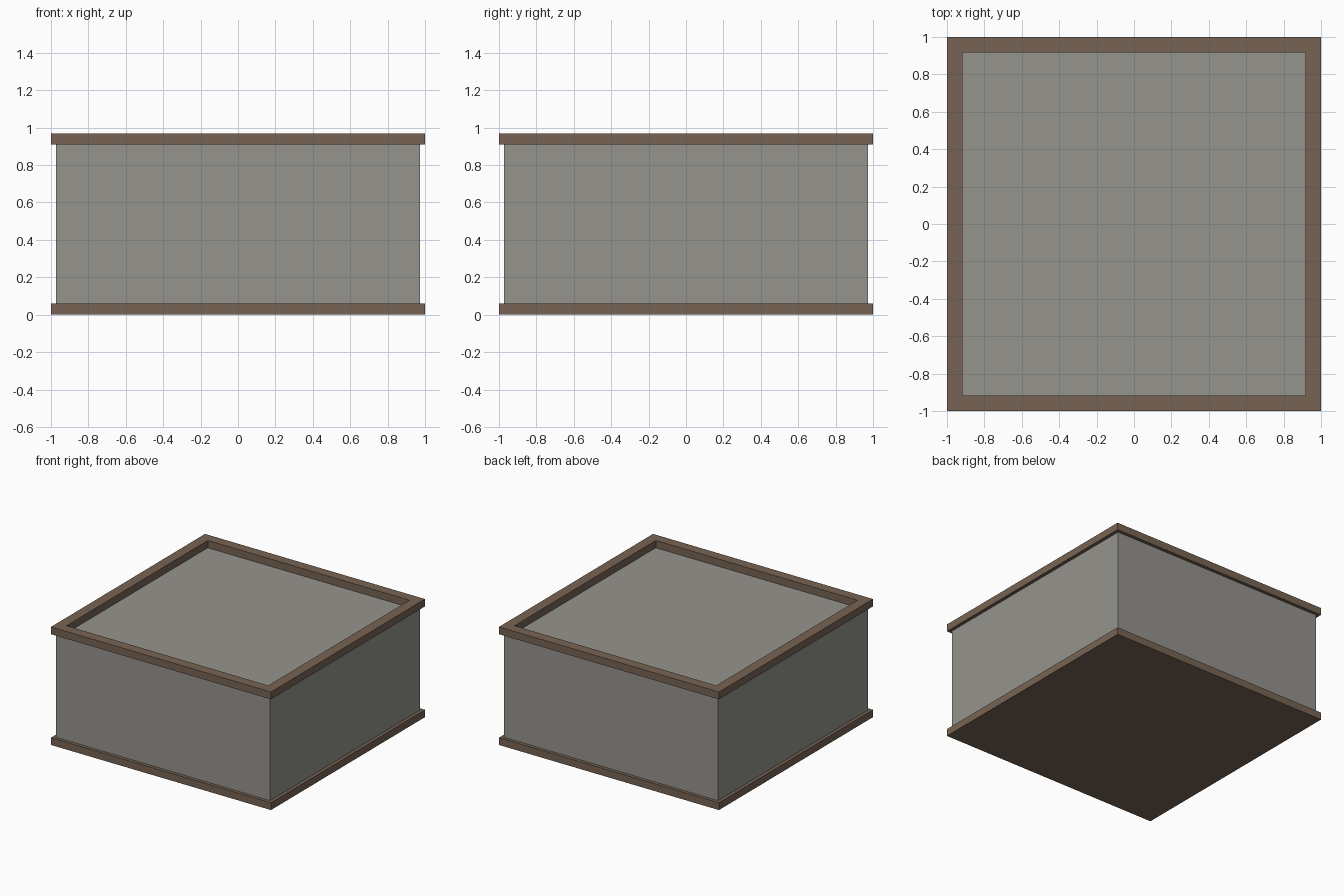
import bpy
import bmesh

if "Cube" in bpy.data.objects:
    bpy.data.objects.remove(bpy.data.objects["Cube"])


def material(name, rgb):
    m = bpy.data.materials.new(name)
    m.diffuse_color = (*rgb, 1.0)
    m.use_nodes = True
    m.node_tree.nodes["Principled BSDF"].inputs["Base Color"].default_value = m.diffuse_color
    return m


grey = material("grey_plaster", (0.30, 0.295, 0.27))
brown = material("brown_trim", (0.185, 0.127, 0.087))


def square(bm, half, z):
    return [bm.verts.new((sx * half, sy * half, z))
            for sx, sy in ((-1, -1), (1, -1), (1, 1), (-1, 1))]


def finish(name, bm, mat):
    bmesh.ops.recalc_face_normals(bm, faces=bm.faces)
    mesh = bpy.data.meshes.new(name)
    bm.to_mesh(mesh)
    bm.free()
    mesh.materials.append(mat)
    obj = bpy.data.objects.new(name, mesh)
    bpy.context.collection.objects.link(obj)


def bridge(bm, a, b):
    for i in range(4):
        j = (i + 1) % 4
        bm.faces.new((a[i], a[j], b[j], b[i]))


def slab(name, half, z0, z1, mat):
    bm = bmesh.new()
    low, high = square(bm, half, z0), square(bm, half, z1)
    bridge(bm, low, high)
    bm.faces.new(low)
    bm.faces.new(high)
    finish(name, bm, mat)


def square_ring(name, outer, inner, z0, z1, mat):
    bm = bmesh.new()
    loops = [square(bm, h, z) for h, z in
             ((outer, z0), (outer, z1), (inner, z1), (inner, z0))]
    for k in range(4):
        bridge(bm, loops[k], loops[(k + 1) % 4])
    finish(name, bm, mat)


# Projecting plinth, walls with flat roof, and raised roof parapet
slab("base_plinth", 1.0, 0.0, 0.06, brown)
slab("walls_and_roof", 0.973, 0.06, 0.91, grey)
square_ring("roof_parapet", 1.0, 0.917, 0.91, 0.97, brown)
